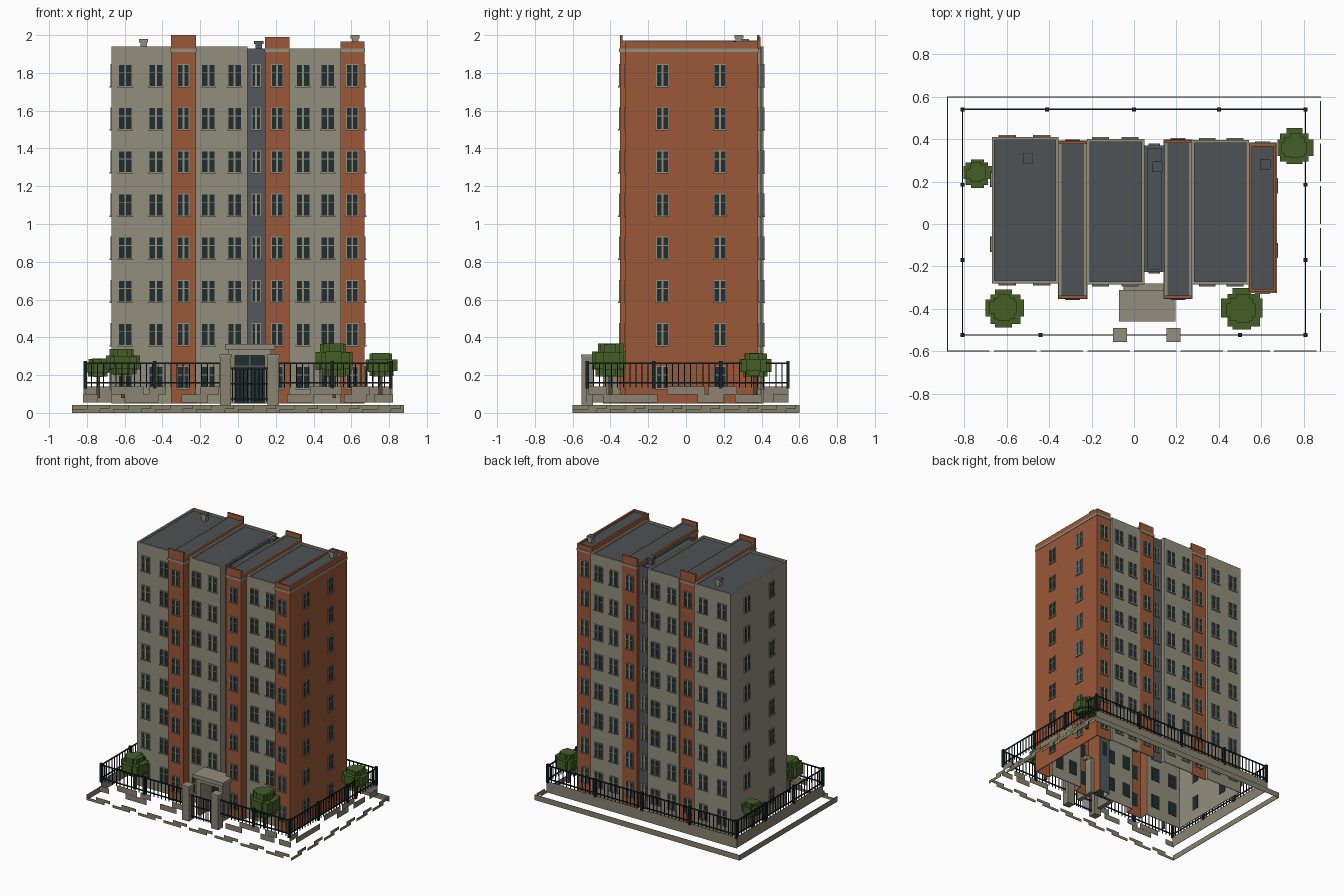
import bpy, bmesh, math, random
from mathutils import Matrix, Vector

cube = bpy.data.objects.get("Cube")
if cube:
    bpy.data.objects.remove(cube)
random.seed(4)


def material(name, hexcode):
    srgb = [int(hexcode[i:i + 2], 16) / 255 for i in (0, 2, 4)]
    col = [c / 12.92 if c < 0.04 else ((c + 0.055) / 1.055) ** 2.4 for c in srgb] + [1]
    m = bpy.data.materials.new(name)
    m.use_nodes = True
    m.diffuse_color = col
    m.node_tree.nodes["Principled BSDF"].inputs["Base Color"].default_value = col
    return m


BEIGE = material("beige_plaster", "928D7C")
BRICK = material("orange_brick", "9A5838")
SLATE = material("slate_grey", "53585D")
ROOF = material("roof_grey", "4D5255")
GLASS = material("dark_glass", "1F2D2F")
IRON = material("black_iron", "182226")
STONE = material("wall_stone", "8A8371")
CURB = material("curb_stone", "85826A")
LEAF = material("leaf_green", "435F27")
BARK = material("bark_brown", "584636")


def boxes(name, mat, items):
    """One object from boxes given as (x0, x1, y0, y1, z0, z1)."""
    bm = bmesh.new()
    for x0, x1, y0, y1, z0, z1 in items:
        mid = Vector((x0 + x1, y0 + y1, z0 + z1)) / 2
        size = (abs(x1 - x0), abs(y1 - y0), abs(z1 - z0), 1)
        bmesh.ops.create_cube(bm, size=1, matrix=Matrix.Translation(mid) @ Matrix.Diagonal(size))
    me = bpy.data.meshes.new(name)
    bm.to_mesh(me)
    bm.free()
    me.materials.append(mat)
    ob = bpy.data.objects.new(name, me)
    bpy.context.collection.objects.link(ob)
    return ob


def post(x, y, w, z0, z1):
    return (x - w / 2, x + w / 2, y - w / 2, y + w / 2, z0, z1)


# Building bays: x range, front y, back y, top, material, window centres, window width
BASE, T, RIM = 0.05, 0.006, 0.014
bays = [
    ("west_bay", -0.67, -0.355, -0.28, 0.41, 1.94, BEIGE, (-0.597, -0.435), 0.072),
    ("west_tower", -0.355, -0.222, -0.35, 0.39, 2.0, BRICK, (-0.289,), 0.06),
    ("middle_bay", -0.222, 0.05, -0.285, 0.40, 1.94, BEIGE, (-0.157, -0.018), 0.07),
    ("stair_bay", 0.05, 0.143, -0.225, 0.37, 1.93, SLATE, (0.096,), 0.045),
    ("middle_tower", 0.143, 0.272, -0.35, 0.395, 1.99, BRICK, (0.207,), 0.06),
    ("east_bay", 0.272, 0.542, -0.285, 0.395, 1.93, BEIGE, (0.345, 0.475), 0.07),
    ("east_tower", 0.542, 0.67, -0.32, 0.38, 1.965, BRICK, (0.605,), 0.06),
]
for name, x0, x1, yf, yb, top, mat, _, _ in bays:
    tall = top > 1.98
    deck = top - (0.035 if tall else 0.014)
    # Hollow shell: front and back sheets, then a solid head below the roof
    boxes(name + "_walls", mat, [(x0, x1, yf, yf + T, BASE, deck), (x0, x1, yb - T, yb, BASE, deck)])
    boxes(name + "_head", mat, [(x0, x1, yf, yb, 1.88, deck - 0.003)])
    boxes(name + "_roof", ROOF, [(x0 + RIM, x1 - RIM, yf + RIM, yb - RIM, deck - 0.003, deck)])
    side_top = deck + 0.006 if tall else top
    boxes(name + "_end_parapets", mat, [(x0, x1, yf, yf + RIM, deck - 0.003, top),
                                        (x0, x1, yb - RIM, yb, deck - 0.003, top)])
    boxes(name + "_side_parapets", BEIGE if tall else mat,
          [(x0, x0 + RIM, yf + RIM, yb - RIM, deck - 0.003, side_top),
           (x1 - RIM, x1, yf + RIM, yb - RIM, deck - 0.003, side_top)])
    if mat == BRICK:
        boxes(name + "_band", BEIGE, [(x0 - 0.003, x1 + 0.003, yf - 0.004, yb + 0.004, 1.91, 1.928)])

# Return walls where neighbouring bays step in depth
for a, b in zip(bays, bays[1:]):
    x = a[2]
    for side, k, out in (("front", 3, min), ("back", 4, max)):
        owner = out((a, b), key=lambda s: s[k])
        inward = -T / 2 if owner is a else T / 2
        boxes(f"{owner[0]}_{side}_return", owner[6],
              [(x, x + inward, min(a[k], b[k]), max(a[k], b[k]), BASE, owner[5] - 0.04)])
boxes("west_end_wall", BEIGE, [(-0.67, -0.67 + T, -0.28, 0.41, BASE, 1.92)])
boxes("east_end_wall", BRICK, [(0.67 - T, 0.67, -0.32, 0.38, BASE, 1.95)])

# Windows: glass through the wall, mullion, transom and sill
glass, frames, sills = [], [], []


def window(u, z, w, plane, out, along_x):
    def add(store, u0, u1, z0, z1, depth, back=0.0):
        d0, d1 = sorted((plane - out * back, plane + out * depth))
        store.append((u0, u1, d0, d1, z0, z1) if along_x else (d0, d1, u0, u1, z0, z1))
    h = 0.055
    add(glass, u - w / 2, u + w / 2, z - h, z + h, 0.003, T + 0.002)
    add(frames, u - 0.005, u + 0.005, z - h, z + h, 0.005)
    add(frames, u - w / 2, u + w / 2, z + 0.012, z + 0.016, 0.004)
    for s in (-1, 1):
        add(frames, u + s * w / 2 - 0.002, u + s * w / 2 + 0.002, z - h, z + h, 0.005)
    add(frames, u - w / 2 - 0.002, u + w / 2 + 0.002, z + h, z + h + 0.005, 0.005)
    add(sills, u - w / 2 - 0.005, u + w / 2 + 0.005, z - h - 0.008, z - h, 0.009)


for floor in range(8):
    z = 0.187 + 0.2285 * floor
    for name, _, _, yf, yb, _, _, centres, w in bays:
        for x in centres:
            if floor or name != "stair_bay":
                window(x, z, w, yf, -1, True)
            window(x, z, w, yb, 1, True)
    for y in (-0.125, 0.18):
        window(y, z, 0.062, 0.67, 1, False)
        window(y + 0.03, z, 0.062, -0.67, -1, False)
boxes("window_glass", GLASS, glass)
boxes("window_frames", BEIGE, frames)
boxes("window_sills", BEIGE, sills)

# Roof vents
for i, (x, y, z, mat) in enumerate([(-0.5, 0.31, 1.92, BEIGE), (0.11, 0.27, 1.91, SLATE), (0.62, 0.28, 1.94, BEIGE)]):
    boxes(f"vent_{i}", mat, [post(x, y, 0.034, z, z + 0.045), post(x, y, 0.048, z + 0.042, z + 0.058)])
    boxes(f"vent_top_{i}", ROOF, [post(x, y, 0.046, z + 0.058, z + 0.06)])

# Entrance porch with door
boxes("porch_canopy", BEIGE, [(-0.07, 0.195, -0.46, -0.31, 0.335, 0.365), (-0.05, 0.175, -0.44, -0.28, 0.305, 0.335)])
boxes("porch_walls", STONE, [(-0.05, -0.015, -0.44, -0.28, BASE, 0.31), (0.14, 0.175, -0.44, -0.28, BASE, 0.31)])
boxes("entrance_door", GLASS, [(-0.015, 0.14, -0.30, -0.292, BASE, 0.305)])
boxes("door_frame", SLATE, [(0.059, 0.066, -0.306, -0.3, BASE, 0.305), (-0.015, 0.14, -0.306, -0.3, 0.24, 0.25)])
boxes("gate_pillars", STONE, [post(x, -0.522, 0.06, 0.04, 0.295) for x in (-0.066, 0.186)])
boxes("gate_pillar_caps", BEIGE, [post(x, -0.522, 0.066, 0.295, 0.31) for x in (-0.066, 0.186)])

# Iron fence and gate
FX, FF, FB = 0.808, -0.523, 0.54
runs = [(-FX, FF, -0.096, FF), (0.216, FF, FX, FF), (-FX, FB, FX, FB), (-FX, FF, -FX, FB), (FX, FF, FX, FB)]
bars, rails = [], []
for x0, y0, x1, y1 in runs:
    n = round((abs(x1 - x0) + abs(y1 - y0)) / 0.032)
    for i in range(n + 1):
        t = i / n
        bars.append(post(x0 + (x1 - x0) * t, y0 + (y1 - y0) * t, 0.005, 0.135, 0.268))
    for z in (0.155, 0.258):
        rails.append((x0 - 0.003, x1 + 0.003, y0 - 0.003, y1 + 0.003, z, z + 0.009))
boxes("fence_bars", IRON, bars)
boxes("fence_rails", IRON, rails)
posts = [(x, y) for x in (-FX, FX) for y in (FF, -0.17, 0.185, FB)]
posts += [(-0.41, FB), (0, FB), (0.4, FB), (-0.44, FF), (0.5, FF)]
boxes("fence_posts", IRON, [post(x, y, 0.018, 0.13, 0.275) for x, y in posts])
boxes("gate", IRON, [post(-0.03 + i * 0.02, FF, 0.005, 0.06, 0.24) for i in range(10)]
      + [(-0.036, 0.156, FF - 0.003, FF + 0.003, z, z + 0.009) for z in (0.07, 0.15, 0.23)])

# Low garden wall: whole at back and west, loose stones at front and east
P = 0.003
boxes("garden_wall", STONE, [(-FX - 0.01, FX + 0.01, FB, FB + P, 0.055, 0.14),
                             (-FX - P, -FX, FF, FB, 0.055, 0.14)])
low_front = [(-0.82, -0.74), (-0.6, -0.42), (-0.3, -0.16), (0.26, 0.4), (0.56, 0.68), (0.72, 0.82)]
high_front = [(-0.67, -0.5), (-0.47, -0.38), (-0.2, -0.1), (0.38, 0.55), (0.6, 0.7)]
low_side = [(-0.44, -0.15), (0.06, 0.2), (0.26, 0.4), (0.46, 0.54)]
high_side = [(-0.52, -0.42), (-0.1, 0.1), (0.12, 0.27)]
stones = []
for z, front, side in ((0.055, low_front, low_side), (0.098, high_front, high_side)):
    stones += [(a, b, FF - P, FF, z, z + 0.042) for a, b in front]
    stones += [(FX, FX + P, a, b, z, z + 0.042) for a, b in side]
boxes("garden_wall_stones", STONE, stones)

# Outer curb: whole at back and west, broken at front and east
CX, CY = 0.88, 0.6
curb = [(-CX, CX, CY - P, CY, 0, 0.042), (-CX, -CX + P, -CY, CY, 0, 0.042)]
for i in range(8):
    x = -CX + i * 0.22
    curb += [(x, x + 0.15, -CY, -CY + P, 0, 0.02), (x + 0.08, x + 0.2, -CY, -CY + P, 0.02, 0.042)]
for i in range(6):
    y = -CY + i * 0.2
    curb += [(CX - P, CX, y, y + 0.13, 0, 0.02), (CX - P, CX, y + 0.08, y + 0.18, 0.02, 0.042)]
boxes("curb", CURB, curb)

# Blocky bushes on short trunks
trees = [(-0.74, 0.24, 0.068, 0.19, 0.29), (0.755, 0.365, 0.085, 0.19, 0.32),
         (-0.61, -0.395, 0.09, 0.2, 0.34), (0.51, -0.4, 0.098, 0.19, 0.37)]
for i, (x, y, r, z0, z1) in enumerate(trees):
    h = z1 - z0
    crown = []
    for lo, hi, s in ((0, 0.45, 0.75), (0.2, 0.75, 1), (0.6, 1, 0.7)):
        for a, b in ((1, 0.45), (0.45, 1), (0.78, 0.78)):
            j, k = (random.uniform(-0.08, 0.08) * r for _ in range(2))
            crown.append((x + j - a * r * s, x + j + a * r * s, y + k - b * r * s, y + k + b * r * s,
                          z0 + h * lo + abs(j), z0 + h * hi - abs(k)))
    boxes(f"bush_{i}", LEAF, crown)
    boxes(f"trunk_{i}", BARK, [post(x, y, 0.02, 0.08, z0 + 0.03)])
